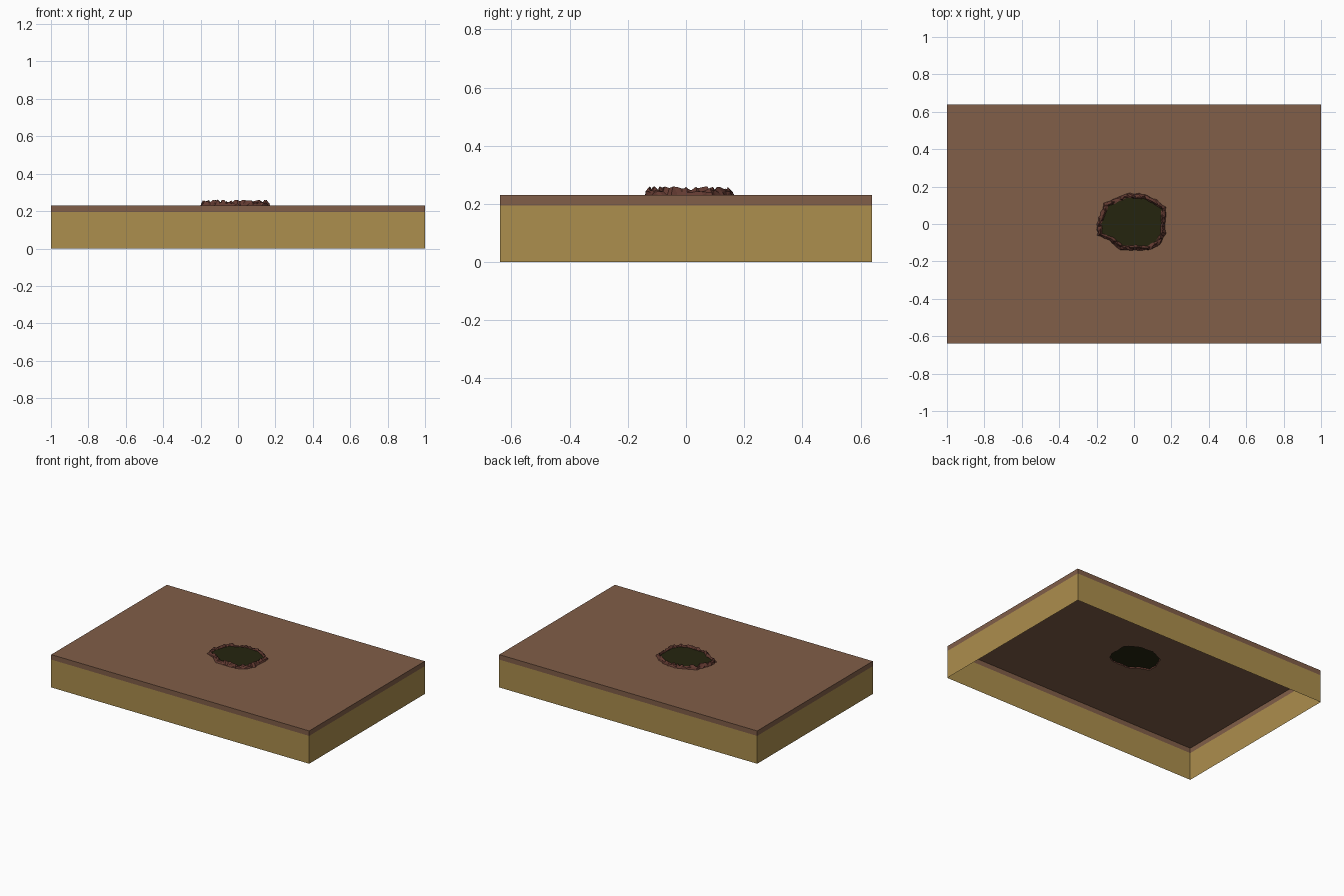
import bpy, bmesh, random
from mathutils import Vector

random.seed(4)
if "Cube" in bpy.data.objects:
    bpy.data.objects.remove(bpy.data.objects["Cube"], do_unlink=True)

HALF_X, HALF_Y = 1.0, 0.64
BAND_Z, TOP_Z = 0.195, 0.23


def material(name, rgb):
    linear = [(c / 255 / 12.92) if c < 11 else ((c / 255 + 0.055) / 1.055) ** 2.4 for c in rgb]
    mat = bpy.data.materials.new(name)
    mat.use_nodes = True
    mat.diffuse_color = (*linear, 1)
    mat.node_tree.nodes["Principled BSDF"].inputs["Base Color"].default_value = (*linear, 1)
    return mat


SAND = material("sand", (172, 142, 77))
SOIL = material("brown soil", (129, 94, 72))
CRUST = material("reddish crust", (98, 58, 49))
DARK = material("dark green", (37, 37, 15))


def finish(name, bm, mat):
    mesh = bpy.data.meshes.new(name)
    bm.to_mesh(mesh)
    bm.free()
    mesh.materials.append(mat)
    obj = bpy.data.objects.new(name, mesh)
    bpy.context.collection.objects.link(obj)
    return obj


def ring(bm, points):
    return [bm.verts.new(p) for p in points]


def bridge(bm, lower, upper):
    n = len(lower)
    for i in range(n):
        j = (i + 1) % n
        bm.faces.new((lower[i], lower[j], upper[j], upper[i]))


def rectangle(z):
    return [Vector((sx * HALF_X, sy * HALF_Y, z)) for sx, sy in ((-1, -1), (1, -1), (1, 1), (-1, 1))]


# Open-bottomed side walls in two bands
for name, low, high, mat in (("sand_walls", 0, BAND_Z, SAND), ("soil_walls", BAND_Z, TOP_Z, SOIL)):
    bm = bmesh.new()
    bridge(bm, ring(bm, rectangle(low)), ring(bm, rectangle(high)))
    finish(name, bm, mat)

# Uneven outline of the pit, counter-clockwise
corners = [(0.17, -0.05), (0.17, 0.09), (0.12, 0.13), (0.06, 0.16), (-0.04, 0.165),
           (-0.10, 0.14), (-0.16, 0.11), (-0.18, 0.05), (-0.20, 0.0), (-0.195, -0.06),
           (-0.13, -0.09), (-0.07, -0.14), (0.08, -0.14), (0.14, -0.11)]
outline = []
for i, start in enumerate(corners):
    a, b = Vector(start), Vector(corners[(i + 1) % len(corners)])
    steps = max(2, round((b - a).length / 0.017))
    outline += [a.lerp(b, k / steps) for k in range(steps)]
center = Vector((-0.01, 0.005))


def loop(inset, z, wobble=0.0, spike=0.0):
    pts = []
    for p in outline:
        out = (p - center).normalized()
        q = p - out * (inset + random.uniform(-wobble, wobble))
        pts.append(Vector((q.x, q.y, z + random.uniform(-spike, spike))))
    return pts


inner = loop(0.026, TOP_Z, 0.003)

# Top sheet with the pit opening
bm = bmesh.new()
edges = []
for pts in (rectangle(TOP_Z), inner):
    verts = ring(bm, pts)
    edges += [bm.edges.new((verts[i - 1], verts[i])) for i in range(len(verts))]
bmesh.ops.triangle_fill(bm, edges=edges, use_beauty=True, normal=(0, 0, 1))
for face in bm.faces:
    face.normal_update()
    if face.normal.z < 0:
        face.normal_flip()
finish("soil_top", bm, SOIL)

# Jagged raised crust around the pit
bm = bmesh.new()
loops = [ring(bm, pts) for pts in (loop(0.0, TOP_Z, 0.004),
                                   loop(0.006, 0.241, 0.005, 0.003),
                                   loop(0.017, 0.251, 0.004, 0.010),
                                   loop(0.026, 0.242, 0.003, 0.003), inner)]
for lower, upper in zip(loops, loops[1:]):
    bridge(bm, lower, upper)
bmesh.ops.triangulate(bm, faces=bm.faces[:])
finish("jagged_crust", bm, CRUST)

# Dark surface filling the pit
bm = bmesh.new()
pool = ring(bm, loop(0.024, 0.239))
hub = bm.verts.new((center.x, center.y, 0.239))
for i, v in enumerate(pool):
    bm.faces.new((hub, v, pool[(i + 1) % len(pool)]))
finish("pit_surface", bm, DARK)
